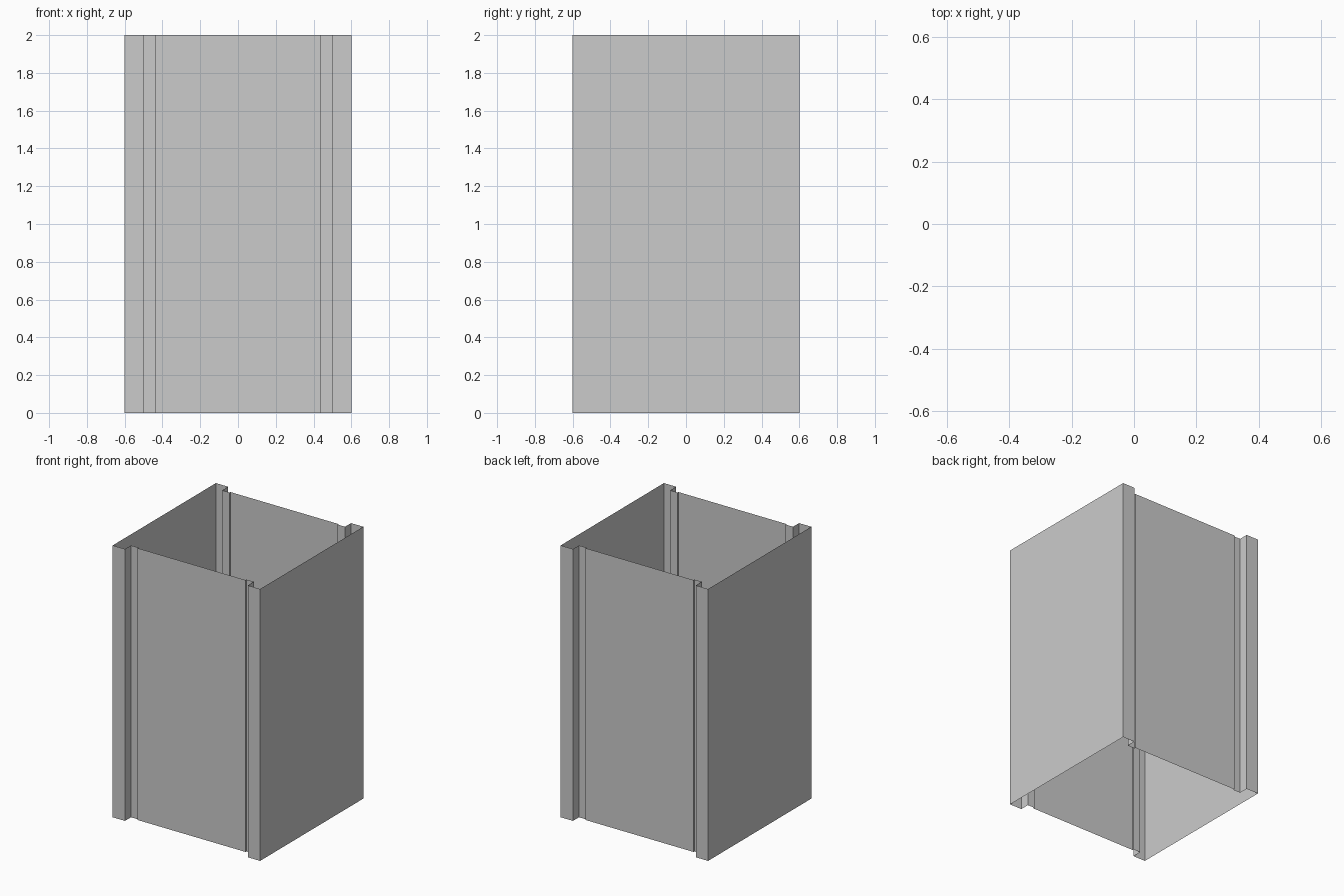
import bpy, bmesh

if "Cube" in bpy.data.objects:
    bpy.data.objects.remove(bpy.data.objects["Cube"])

HEIGHT = 2.0

# Plan profile of one corner, from the side wall to the recessed panel (+x, +y quarter)
corner = [(0.6, 0.6), (0.5, 0.6), (0.5, 0.53), (0.44, 0.53), (0.44, 0.54)]

# Mirror the corner around both axes to get the closed outline, counter-clockwise
half = corner + [(-x, y) for x, y in reversed(corner)]
outline = half + [(-x, -y) for x, y in half]

# Open-ended shaft wall: extrude the outline straight up
bm = bmesh.new()
verts = [bm.verts.new((x, y, 0)) for x, y in outline]
edges = [bm.edges.new((v, verts[(i + 1) % len(verts)])) for i, v in enumerate(verts)]
new = bmesh.ops.extrude_edge_only(bm, edges=edges)["geom"]
top = [g for g in new if isinstance(g, bmesh.types.BMVert)]
bmesh.ops.translate(bm, verts=top, vec=(0, 0, HEIGHT))
bmesh.ops.recalc_face_normals(bm, faces=bm.faces)

mesh = bpy.data.meshes.new("shaft_wall")
bm.to_mesh(mesh)
bm.free()
wall = bpy.data.objects.new("shaft_wall", mesh)
bpy.context.collection.objects.link(wall)
